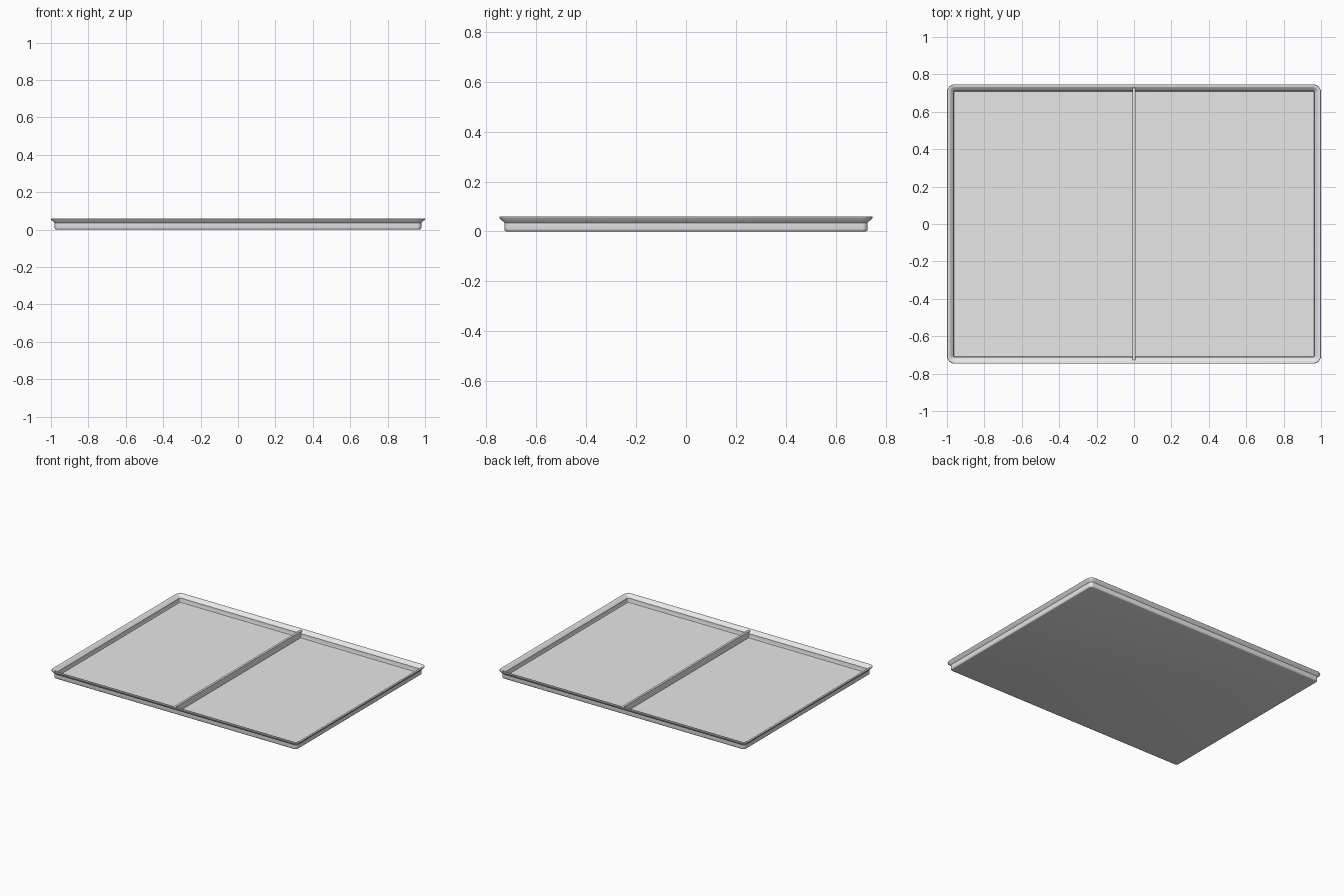
import bpy
import bmesh
from math import cos, sin, pi

cube = bpy.data.objects.get("Cube")
if cube:
    bpy.data.objects.remove(cube, do_unlink=True)

HALF_X, HALF_Y = 1.0, 0.747
CORNER = 0.042      # corner radius at the outer edge of the rim
STEPS = 6           # segments per rounded corner

metal = bpy.data.materials.new("light grey metal")
metal.use_nodes = True
metal.diffuse_color = (0.8, 0.8, 0.8, 1)
metal.node_tree.nodes["Principled BSDF"].inputs["Base Color"].default_value = (0.8, 0.8, 0.8, 1)


def finish(bm, name):
    bmesh.ops.recalc_face_normals(bm, faces=bm.faces[:])
    mesh = bpy.data.meshes.new(name)
    bm.to_mesh(mesh)
    bm.free()
    obj = bpy.data.objects.new(name, mesh)
    bpy.context.collection.objects.link(obj)
    mesh.materials.append(metal)
    return obj


def rounded_ring(bm, inset, z):
    """Rounded rectangle set in from the outer edge at height z."""
    radius = max(CORNER - inset, 0.004)
    cx, cy = HALF_X - inset - radius, HALF_Y - inset - radius
    corners = [(cx, cy), (-cx, cy), (-cx, -cy), (cx, -cy)]
    ring = []
    for quarter, (x, y) in enumerate(corners):
        for i in range(STEPS + 1):
            a = (quarter + i / STEPS) * pi / 2
            ring.append(bm.verts.new((x + radius * cos(a), y + radius * sin(a), z)))
    return ring


# Tray: one wall section (inset, height) from the underside, over the rim, to the floor
section = [
    (0.030, 0.0), (0.025, 0.0015), (0.0215, 0.005), (0.020, 0.010),
    (0.020, 0.035), (0.001, 0.053), (0.0, 0.055), (0.0, 0.058), (0.002, 0.060),
    (0.014, 0.060), (0.016, 0.059), (0.035, 0.040), (0.036, 0.015), (0.038, 0.010),
]
bm = bmesh.new()
rings = [rounded_ring(bm, inset, z) for inset, z in section]
for low, high in zip(rings, rings[1:]):
    for i in range(len(low)):
        j = (i + 1) % len(low)
        bm.faces.new((low[i], low[j], high[j], high[i]))
bm.faces.new(rings[0])
bm.faces.new(rings[-1])
tray = finish(bm, "tray")
bpy.context.view_layer.objects.active = tray
tray.select_set(True)
bpy.ops.object.shade_smooth_by_angle(angle=pi / 6)
tray.select_set(False)

# Divider: thin plate whose ends follow the flare of the walls
half_outline = [(0.709, 0.008), (0.713, 0.040), (0.729, 0.056)]
outline = half_outline + [(-y, z) for y, z in reversed(half_outline)]
bm = bmesh.new()
side = bm.faces.new([bm.verts.new((-0.008, y, z)) for y, z in outline])
extruded = bmesh.ops.extrude_face_region(bm, geom=[side], use_keep_orig=True)
moved = [v for v in extruded["geom"] if isinstance(v, bmesh.types.BMVert)]
bmesh.ops.translate(bm, vec=(0.016, 0, 0), verts=moved)
finish(bm, "divider")
